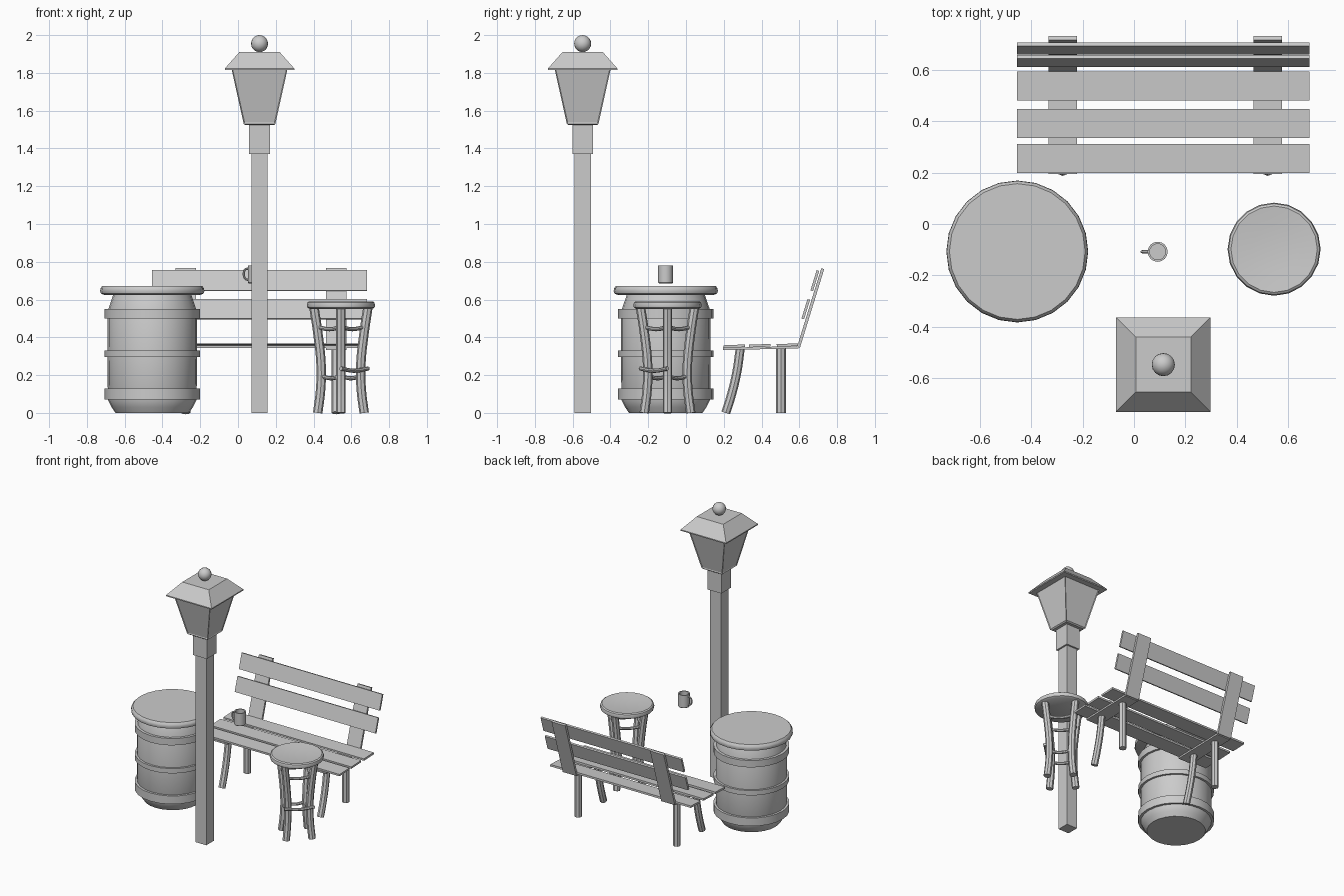
import bpy, bmesh, math
from mathutils import Matrix

if "Cube" in bpy.data.objects:
    bpy.data.objects.remove(bpy.data.objects["Cube"])


def finish(name, bm, smooth=False):
    bmesh.ops.recalc_face_normals(bm, faces=bm.faces)
    me = bpy.data.meshes.new(name)
    bm.to_mesh(me)
    bm.free()
    ob = bpy.data.objects.new(name, me)
    bpy.context.collection.objects.link(ob)
    if smooth:
        shade(ob)
    return ob


def shade(ob):
    bpy.ops.object.select_all(action='DESELECT')
    ob.select_set(True)
    bpy.context.view_layer.objects.active = ob
    bpy.ops.object.shade_smooth_by_angle(angle=math.radians(35))


def box(name, loc, size, tilt=0.0):
    bm = bmesh.new()
    bmesh.ops.create_cube(bm, size=1, matrix=Matrix.Translation(loc)
                          @ Matrix.Rotation(tilt, 4, 'X') @ Matrix.Diagonal((*size, 1)))
    return finish(name, bm)


def lathe(name, cx, cy, profile, sides=24, turn=0.0, smooth=True):
    """Revolve (radius, z) points; a zero radius makes a single pole vertex."""
    bm = bmesh.new()
    rings = []
    for r, z in profile:
        n = 1 if r == 0 else sides
        rings.append([bm.verts.new((cx + r * math.cos(turn + math.tau * i / sides),
                                    cy + r * math.sin(turn + math.tau * i / sides), z))
                      for i in range(n)])
    for a, b in zip(rings, rings[1:]):
        for i in range(sides):
            j = (i + 1) % sides
            quad = [a[i % len(a)], a[j % len(a)], b[j % len(b)], b[i % len(b)]]
            bm.faces.new(list(dict.fromkeys(quad)))
    return finish(name, bm, smooth)


def square(name, cx, cy, profile):
    """Four-sided lathe whose profile gives half widths."""
    return lathe(name, cx, cy, [(r * math.sqrt(2), z) for r, z in profile], 4, math.pi / 4, False)


def tube(name, pts, radius):
    cu = bpy.data.curves.new(name, 'CURVE')
    cu.dimensions = '3D'
    cu.bevel_depth, cu.bevel_resolution = radius, 2
    cu.resolution_u, cu.use_fill_caps = 4, True
    sp = cu.splines.new('BEZIER')
    sp.bezier_points.add(len(pts) - 1)
    for bp, p in zip(sp.bezier_points, pts):
        bp.co = p
        bp.handle_left_type = bp.handle_right_type = 'AUTO'
    ob = bpy.data.objects.new(name, cu)
    bpy.context.collection.objects.link(ob)
    bpy.ops.object.select_all(action='DESELECT')
    ob.select_set(True)
    bpy.context.view_layer.objects.active = ob
    bpy.ops.object.convert(target='MESH')
    shade(bpy.context.object)


# Street lamp
LX, LY = 0.114, -0.547
square("lamp_post", LX, LY, [(0, 0), (.043, 0), (.043, 1.38), (0, 1.38)])
square("lamp_collar", LX, LY, [(0, 1.37), (.055, 1.37), (.055, 1.53), (0, 1.53)])
lantern = square("lantern", LX, LY, [(0, 1.523), (.075, 1.523), (.084, 1.53), (.148, 1.82), (0, 1.82)])
bm = bmesh.new()
bm.from_mesh(lantern.data)
panes = [f for f in bm.faces if abs(f.normal.z) < .4]
bmesh.ops.inset_individual(bm, faces=panes, thickness=.008, depth=-.004)
bm.to_mesh(lantern.data)
bm.free()
square("lamp_roof", LX, LY, [(0, 1.815), (.184, 1.815), (.184, 1.823), (.107, 1.91), (0, 1.91)])
bm = bmesh.new()
bmesh.ops.create_uvsphere(bm, u_segments=16, v_segments=10, radius=.045,
                          matrix=Matrix.Translation((LX, LY, 1.955)))
finish("lamp_finial", bm, True)

# Barrel table
BX, BY = -0.454, -0.107
lathe("barrel", BX, BY, [(0, 0), (.195, 0), (.215, .03), (.235, .07), (.237, .3), (.236, .54),
                         (.215, .60), (.205, .63), (0, .63)])
for name, z0, z1 in (("lower_hoop", .07, .13), ("middle_hoop", .295, .33), ("upper_hoop", .50, .55)):
    lathe(name, BX, BY, [(.225, z0), (.252, z0), (.252, z1), (.225, z1), (.225, z0)])
lathe("barrel_top", BX, BY, [(0, .625), (.255, .625), (.272, .632), (.276, .645),
                             (.274, .66), (.264, .672), (0, .672)])

# Stool
SX, SY = 0.545, -0.098
lathe("stool_seat", SX, SY, [(0, .55), (.165, .55), (.178, .558), (.181, .57), (.177, .585),
                             (.168, .591), (.09, .583), (0, .58)], 20)


def around(r, ang, z):
    return (SX + r * math.cos(ang), SY + r * math.sin(ang), z)


for i in range(4):
    a = i * math.pi / 2
    tube("stool_leg", [around(.143, a, .56), around(.122, a, .42), around(.105, a, .25),
                       around(.108, a, .12), around(.123, a, 0)], .025)
    b = a + math.pi / 2
    for name, z, r in (("upper_rung", .455, .125), ("lower_rung", .235 if i == 3 else .195,
                                                    .145 if i == 3 else .108)):
        tube(name, [around(r, a, z), around(r * .68, (a + b) / 2, z - .012), around(r, b, z)], .011)

# Bench
CX, W = 0.114, 1.138
for i, y in enumerate((.255, .391, .537)):
    box("seat_slat", (CX, y, .353 + .003 * i), (W, .113, .014), .04)
lean = math.atan2(.128, .415)
for z, y, h in ((.549, .634, .108), (.70, .682, .112)):
    box("back_slat", (CX, y, z), (W, .014, h), -lean)
for x in (-.277, .520):
    box("seat_bearer", (x, .395, .343), (.11, .40, .012), .02)
    box("back_post", (x, .66, .556), (.11, .016, .435), -lean)
    tube("front_leg", [(x, .287, .34), (x, .268, .21), (x, .236, .08), (x, .21, 0)], .024)
    tube("back_leg", [(x, .503, 0), (x, .503, .34)], .026)

# Mug
MX, MY = 0.092, -0.108
lathe("mug", MX, MY, [(0, .686), (.036, .686), (.039, .69), (.039, .78), (.031, .78),
                      (.031, .695), (0, .695)], 16)
tube("mug_handle", [(MX - .034, MY, .765), (MX - .055, MY, .758), (MX - .061, MY, .735),
                    (MX - .055, MY, .712), (MX - .034, MY, .702)], .006)
